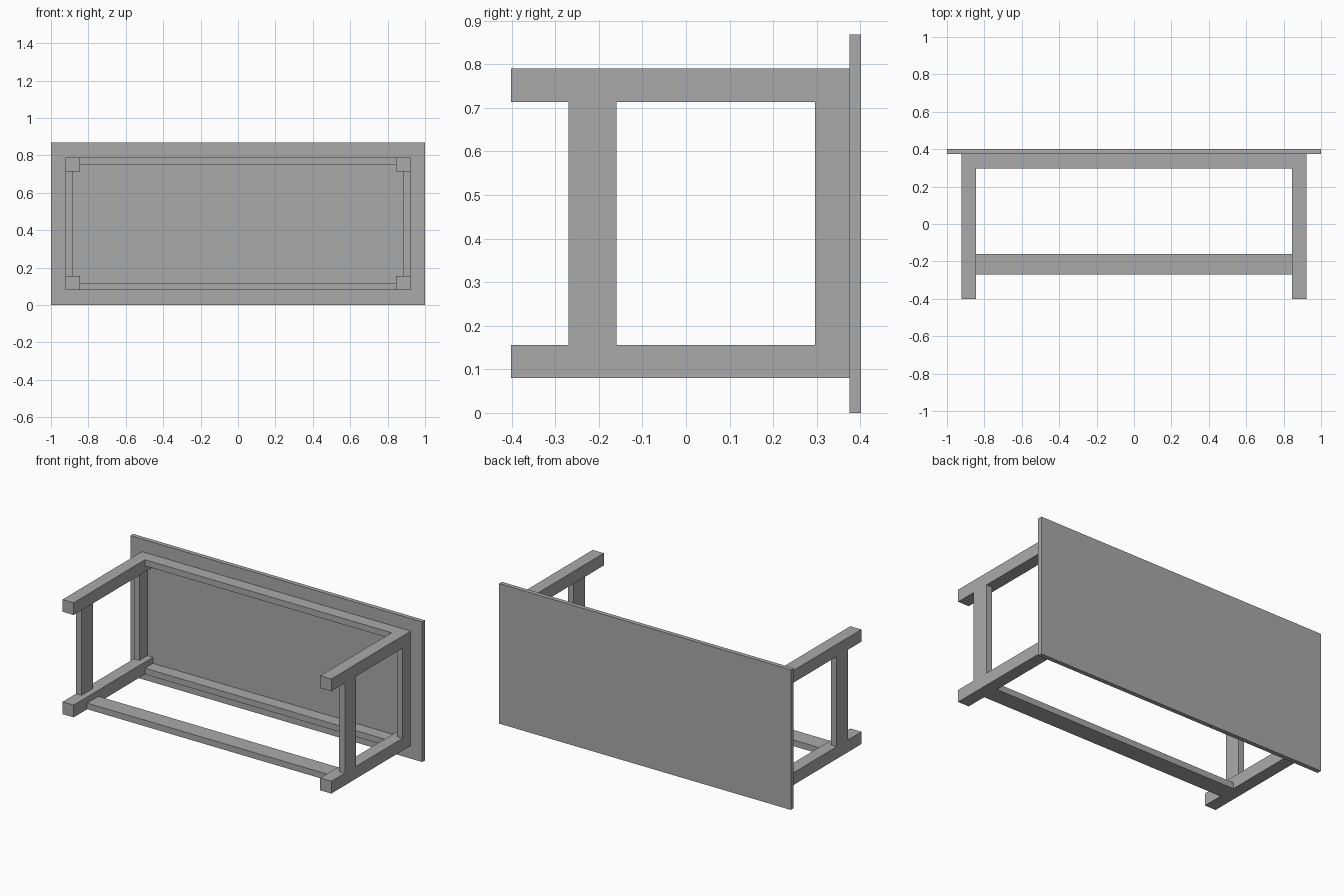
import bpy
from mathutils import Vector

cube = bpy.data.objects.get("Cube")
if cube:
    bpy.data.objects.remove(cube, do_unlink=True)

# One plain grey finish for the whole table
grey = bpy.data.materials.new("plain_grey")
grey.use_nodes = True
colour = (0.4, 0.4, 0.4, 1)
grey.diffuse_color = colour
grey.node_tree.nodes["Principled BSDF"].inputs["Base Color"].default_value = colour


def box(name, x, y, z):
    """Box spanning the given (low, high) range on each axis."""
    low, high = (Vector(p) for p in zip(x, y, z))
    bpy.ops.mesh.primitive_cube_add(size=1, location=(low + high) / 2)
    obj = bpy.context.object
    obj.name = name
    obj.scale = high - low
    bpy.ops.object.transform_apply(location=False, rotation=False, scale=True)
    obj.data.materials.append(grey)
    return obj


# Table lying on its long edge: legs point to the front
HEIGHT, BACK, UNDERSIDE = 0.868, 0.402, 0.375
OUTER, LEG, RAIL = 0.921, 0.076, 0.038
LOW, HIGH = 0.08, 0.79
APRON_Y = (0.296, UNDERSIDE)
STRETCHER_Y = (-0.27, -0.16)
INNER = OUTER - LEG
leg_gap = (LOW + LEG, HIGH - LEG)

box("table_top", (-1, 1), (UNDERSIDE, BACK), (0, HEIGHT))

# Legs, end aprons and end stretchers on both sides
for side, sign in (("left", 1), ("right", -1)):
    leg_x = sorted((sign * INNER, sign * OUTER))
    rail_x = sorted((sign * (OUTER - RAIL), sign * OUTER))
    box(f"lower_{side}_leg", leg_x, (-BACK, UNDERSIDE), (LOW, LOW + LEG))
    box(f"upper_{side}_leg", leg_x, (-BACK, UNDERSIDE), (HIGH - LEG, HIGH))
    box(f"{side}_end_apron", rail_x, APRON_Y, leg_gap)
    box(f"{side}_end_stretcher", rail_x, STRETCHER_Y, leg_gap)

# Long aprons, and the single long stretcher on the lower side
long_x = (-INNER, INNER)
box("lower_long_apron", long_x, APRON_Y, (LOW, LOW + RAIL))
box("upper_long_apron", long_x, APRON_Y, (HIGH - RAIL, HIGH))
box("long_stretcher", long_x, STRETCHER_Y, (LOW, LOW + RAIL))
